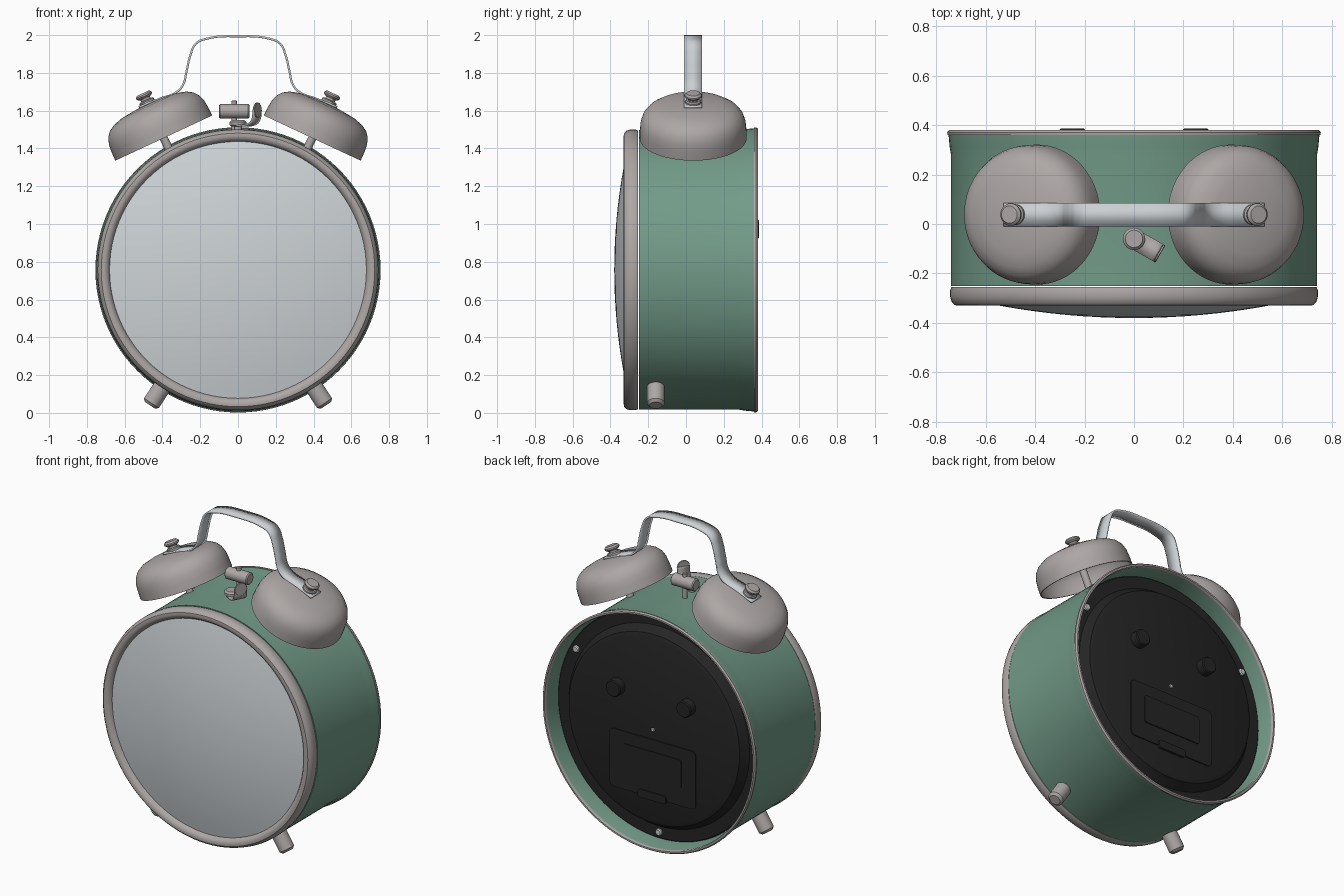
import bpy, bmesh
from math import radians, sin, cos, pi
from mathutils import Matrix, Vector

if "Cube" in bpy.data.objects:
    bpy.data.objects.remove(bpy.data.objects["Cube"], do_unlink=True)


def material(name, r, g, b):
    m = bpy.data.materials.new(name)
    m.use_nodes = True
    m.diffuse_color = (r, g, b, 1)
    m.node_tree.nodes["Principled BSDF"].inputs["Base Color"].default_value = (r, g, b, 1)
    return m


GREEN = material("sage green paint", 0.17, 0.33, 0.25)
METAL = material("warm grey metal", 0.42, 0.39, 0.38)
SILVER = material("bright silver", 0.6, 0.63, 0.65)
GLASS = material("pale glass", 0.62, 0.66, 0.68)
BLACK = material("black plastic", 0.018, 0.018, 0.018)

CENTRE_Z = 0.757
BELL_Y = 0.038
# local z of a lathed part becomes +y, on the clock's axis
CLOCK = Matrix.Translation((0, 0, CENTRE_Z)) @ Matrix.Rotation(-pi / 2, 4, "X")


def finish(obj, mat):
    obj.data.materials.append(mat)
    bpy.ops.object.select_all(action="DESELECT")
    obj.select_set(True)
    bpy.context.view_layer.objects.active = obj
    bpy.ops.object.shade_smooth_by_angle(angle=radians(35))
    return obj


def from_bmesh(name, bm, mat, matrix):
    bmesh.ops.recalc_face_normals(bm, faces=bm.faces)
    mesh = bpy.data.meshes.new(name)
    bm.to_mesh(mesh)
    bm.free()
    obj = bpy.data.objects.new(name, mesh)
    bpy.context.collection.objects.link(obj)
    obj.matrix_world = matrix
    return finish(obj, mat)


def lathe(name, profile, mat, matrix, steps=64):
    """Spin (radius, height) points round local z."""
    bm = bmesh.new()
    verts = [bm.verts.new((r, 0, h)) for r, h in profile]
    edges = [bm.edges.new(pair) for pair in zip(verts, verts[1:])]
    bmesh.ops.spin(bm, geom=verts + edges, cent=(0, 0, 0), axis=(0, 0, 1),
                   angle=2 * pi, steps=steps)
    bmesh.ops.remove_doubles(bm, verts=bm.verts, dist=0.0003)
    return from_bmesh(name, bm, mat, matrix)


def rod(name, radius, low, high, mat, matrix, soft=0.006):
    """Cylinder along local z with softened ends."""
    return lathe(name, [(0, low), (radius - soft, low), (radius, low + soft),
                        (radius, high - soft), (radius - soft, high), (0, high)],
                 mat, matrix, 32)


def block(name, centre, size, mat, soft=0.004):
    bm = bmesh.new()
    bmesh.ops.create_cube(bm, size=1, matrix=Matrix.Diagonal((*size, 1)))
    upright = [e for e in bm.edges
               if abs(e.verts[0].co.y - e.verts[1].co.y) > size[1] / 2]
    bmesh.ops.bevel(bm, geom=upright, offset=soft, segments=4, affect="EDGES", profile=0.5)
    return from_bmesh(name, bm, mat, Matrix.Translation(centre))


def ribbon(name, points, width, thick, mat, matrix):
    """Flat strip following a smooth path in local xz, wide along y."""
    curve = bpy.data.curves.new(name, "CURVE")
    curve.dimensions = "2D"
    curve.fill_mode = "NONE"
    curve.extrude = width / 2
    curve.resolution_u = 6
    spline = curve.splines.new("BEZIER")
    spline.bezier_points.add(len(points) - 1)
    for bp, (x, z) in zip(spline.bezier_points, points):
        bp.co = (x, z, 0)
        bp.handle_left_type = bp.handle_right_type = "AUTO"
    temp = bpy.data.objects.new(name + "_path", curve)
    bpy.context.collection.objects.link(temp)
    bpy.context.view_layer.update()
    mesh = bpy.data.meshes.new_from_object(temp.evaluated_get(
        bpy.context.evaluated_depsgraph_get()))
    bpy.data.objects.remove(temp, do_unlink=True)
    obj = bpy.data.objects.new(name, mesh)
    bpy.context.collection.objects.link(obj)
    obj.matrix_world = matrix @ Matrix.Rotation(pi / 2, 4, "X")
    solid = obj.modifiers.new("thickness", "SOLIDIFY")
    solid.thickness = thick
    solid.offset = 0
    return finish(obj, mat)


# Case: open drum with a slight flare towards the back
lathe("case", [(0.72, -0.25), (0.74, -0.25), (0.74, 0.28), (0.745, 0.31), (0.75, 0.365),
               (0.735, 0.365), (0.72, 0.28), (0.72, -0.25)], GREEN, CLOCK, 96)
lathe("back_lip", [(0.734, 0.36), (0.754, 0.36), (0.755, 0.37), (0.748, 0.38),
                   (0.738, 0.38), (0.733, 0.37), (0.734, 0.36)], METAL, CLOCK, 96)

# Front bezel and domed glass
lathe("bezel", [(0.67, -0.255), (0.738, -0.255), (0.743, -0.268), (0.743, -0.295),
                (0.737, -0.315), (0.724, -0.328), (0.708, -0.33), (0.692, -0.323),
                (0.681, -0.308), (0.676, -0.285), (0.67, -0.255)], METAL, CLOCK, 96)
dome = [(0.68 * i / 10, -0.38 + 0.078 * (i / 10) ** 2) for i in range(11)]
lathe("glass", dome + [(0.68, -0.26), (0, -0.26)], GLASS, CLOCK, 96)

# Back plate with raised centre, knobs, battery cover and screws
lathe("back_plate", [(0, 0.22), (0.722, 0.22), (0.722, 0.262), (0.715, 0.268), (0.64, 0.27),
                     (0.618, 0.3), (0.605, 0.322), (0.58, 0.332), (0, 0.332)],
      BLACK, CLOCK, 96)
for side, label in ((1, "left"), (-1, "right")):
    rod(label + "_setting_knob", 0.052, 0.32, 0.386, BLACK,
        Matrix.Translation((side * 0.25, 0, 0.215)) @ CLOCK)
block("battery_cover", (0, 0.333, 0.51), (0.61, 0.012, 0.37), BLACK, 0.03)
block("cover_panel", (0, 0.338, 0.53), (0.41, 0.014, 0.18), BLACK, 0.015)
block("cover_latch", (0, 0.34, 0.335), (0.2, 0.016, 0.05), BLACK, 0.015)
rod("alarm_pin", 0.012, 0.32, 0.34, SILVER, CLOCK, 0.003)
for i, angle in enumerate((30, 150, 270)):
    a = radians(angle)
    rod(f"back_screw_{i + 1}", 0.022, 0.262, 0.285, SILVER,
        Matrix.Translation((0.677 * cos(a), 0, 0.677 * sin(a))) @ CLOCK)

# Bells, nuts, stems and feet on both sides
BELL = [(0.283, 0), (0.282, 0.05), (0.278, 0.09), (0.266, 0.125), (0.245, 0.152),
        (0.212, 0.173), (0.16, 0.188), (0.08, 0.197), (0, 0.2)]
bell_inside = [(max(r - 0.008, 0), max(h - 0.008, 0)) for r, h in reversed(BELL)]
for side, label in ((1, "left"), (-1, "right")):
    tilt = (Matrix.Translation((side * 0.393, BELL_Y, 1.455))
            @ Matrix.Rotation(side * radians(25), 4, "Y"))
    lathe(label + "_bell", BELL + bell_inside + BELL[:1], METAL, tilt)
    rod(label + "_bell_stem", 0.022, -0.13, 0.2, METAL, tilt)
    rod(label + "_washer", 0.042, 0.196, 0.222, METAL, tilt)
    rod(label + "_nut_neck", 0.027, 0.215, 0.24, METAL, tilt)
    rod(label + "_nut", 0.045, 0.234, 0.262, METAL, tilt, 0.01)
    foot = (Matrix.Translation((0, -0.16, CENTRE_Z))
            @ Matrix.Rotation(side * radians(180 - 33), 4, "Y"))
    rod(label + "_foot", 0.047, 0.7, 0.855, METAL, foot, 0.014)

# Carrying handle: bent strip between the two nuts
half = [(-0.525, 1.618), (-0.41, 1.665), (-0.33, 1.695), (-0.292, 1.735), (-0.272, 1.81),
        (-0.253, 1.89), (-0.223, 1.955), (-0.17, 1.98)]
path = half + [(0, 1.994)] + [(-x, z) for x, z in reversed(half)]
ribbon("handle", path, 0.095, 0.011, SILVER, Matrix.Translation((0, BELL_Y, 0)))

# Hammer between the bells
sideways = Matrix.Translation((-0.02, BELL_Y, 1.597)) @ Matrix.Rotation(pi / 2, 4, "Y")
rod("hammer_head", 0.038, -0.08, 0.08, METAL, sideways)
rod("hammer_stem", 0.014, 1.47, 1.655, METAL, Matrix.Translation((-0.02, BELL_Y, 0)), 0.004)

# Alarm stop lever: pivot button and upturned tab
pivot = Matrix.Translation((0, -0.06, 0)) @ Matrix.Rotation(radians(-30), 4, "Z")
rod("lever_pivot", 0.02, 1.47, 1.53, METAL, pivot)
rod("lever_button", 0.045, 1.515, 1.55, METAL, pivot, 0.01)
ribbon("lever_tab", [(0, 1.522), (0.07, 1.524), (0.105, 1.545), (0.118, 1.605)],
       0.08, 0.01, METAL, pivot)
rod("lever_tip", 0.04, -0.005, 0.005, METAL,
    pivot @ Matrix.Translation((0.118, 0, 1.603)) @ Matrix.Rotation(pi / 2, 4, "Y"), 0.002)
